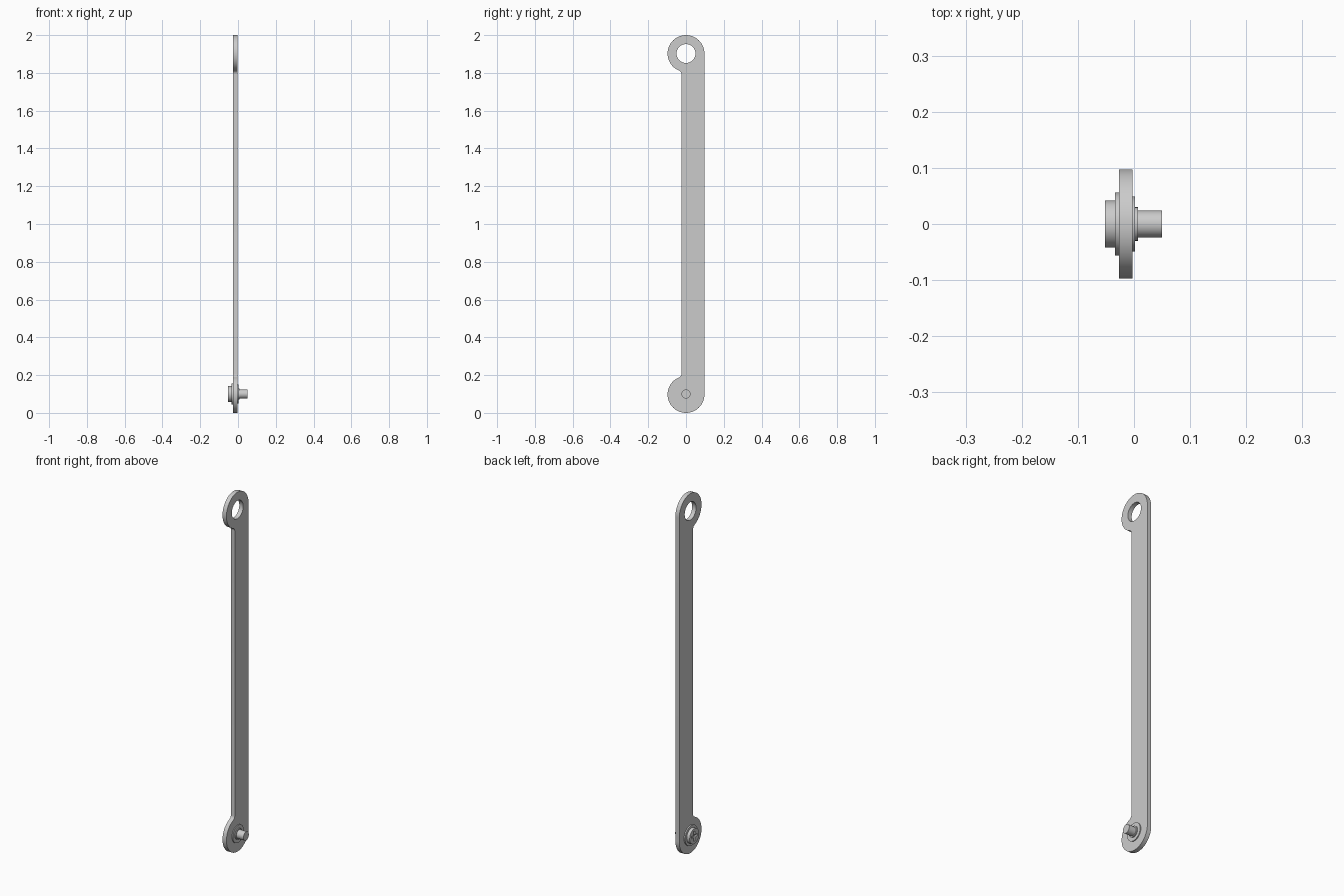
import bpy, bmesh, math
from math import sin, cos, pi, radians

if "Cube" in bpy.data.objects:
    bpy.data.objects.remove(bpy.data.objects["Cube"])

R, H, FIL, EDGE = 0.0975, 2.0, 0.02, -0.024
X0, X1 = -0.027, -0.003
PIN_Z = 0.1


def arc(cy, cz, r, a0, a1, n):
    return [(cy + r * cos(a0 + (a1 - a0) * i / n), cz + r * sin(a0 + (a1 - a0) * i / n))
            for i in range(n + 1)]


def smooth(ob):
    bpy.ops.object.select_all(action='DESELECT')
    ob.select_set(True)
    bpy.context.view_layer.objects.active = ob
    bpy.ops.object.shade_smooth_by_angle(angle=radians(30))


def cylinder(name, xa, xb, r, sides=48):
    bpy.ops.mesh.primitive_cylinder_add(vertices=sides, radius=r, depth=xb - xa,
                                        location=((xa + xb) / 2, 0, PIN_Z),
                                        rotation=(0, pi / 2, 0))
    ob = bpy.context.object
    ob.name = name
    smooth(ob)
    return ob


# Link plate: lower half of the outline, mirrored to make the upper half
dz = math.sqrt((R + FIL) ** 2 - (EDGE - FIL) ** 2)
ang = math.atan2(dz, EDGE - FIL)
half = arc(0, R, R, 0, -(2 * pi - ang), 48)
half += arc(EDGE - FIL, R + dz, FIL, ang - pi, 0, 8)[1:]
outline = half + [(y, H - z) for y, z in reversed(half)]
eye = arc(0, H - R, 0.05, 0, 2 * pi, 48)[:-1]

cu = bpy.data.curves.new("link_plate", 'CURVE')
cu.dimensions = '2D'
cu.fill_mode = 'BOTH'
cu.extrude = (X1 - X0) / 2
for loop in (outline, eye):
    sp = cu.splines.new('POLY')
    sp.points.add(len(loop) - 1)
    for p, (y, z) in zip(sp.points, loop):
        p.co = (y, z, 0, 1)
    sp.use_cyclic_u = True
plate = bpy.data.objects.new("link_plate", cu)
bpy.context.collection.objects.link(plate)
plate.location.x = (X0 + X1) / 2
plate.rotation_euler = (pi / 2, 0, pi / 2)
bpy.ops.object.select_all(action='DESELECT')
plate.select_set(True)
bpy.context.view_layer.objects.active = plate
bpy.ops.object.convert(target='MESH')
plate = bpy.context.object
bm = bmesh.new()
bm.from_mesh(plate.data)
bmesh.ops.remove_doubles(bm, verts=bm.verts, dist=1e-5)
bmesh.ops.recalc_face_normals(bm, faces=bm.faces)
bm.to_mesh(plate.data)
bm.free()
smooth(plate)

# Pivot pin: shaft, collar and washers on either side of the plate
cylinder("pin_shaft", -0.02, 0.05, 0.024)
cylinder("pin_collar", -0.02, 0.007, 0.03)
cylinder("inner_washer", -0.01, 0.002, 0.049)
cylinder("head_flange", -0.034, -0.02, 0.056)
head = cylinder("screw_head", -0.052, -0.03, 0.042)

# Cross recess in the screw head
for i in range(2):
    bpy.ops.mesh.primitive_cube_add(size=1, location=(-0.052, 0, PIN_Z),
                                    rotation=(i * pi / 2, 0, 0))
    cut = bpy.context.object
    cut.name = "recess_cutter"
    cut.scale = (0.024, 0.056, 0.013)
    cut.hide_render = True
    cut.hide_set(True)
    mod = head.modifiers.new("recess", 'BOOLEAN')
    mod.operation = 'DIFFERENCE'
    mod.solver = 'EXACT'
    mod.object = cut
